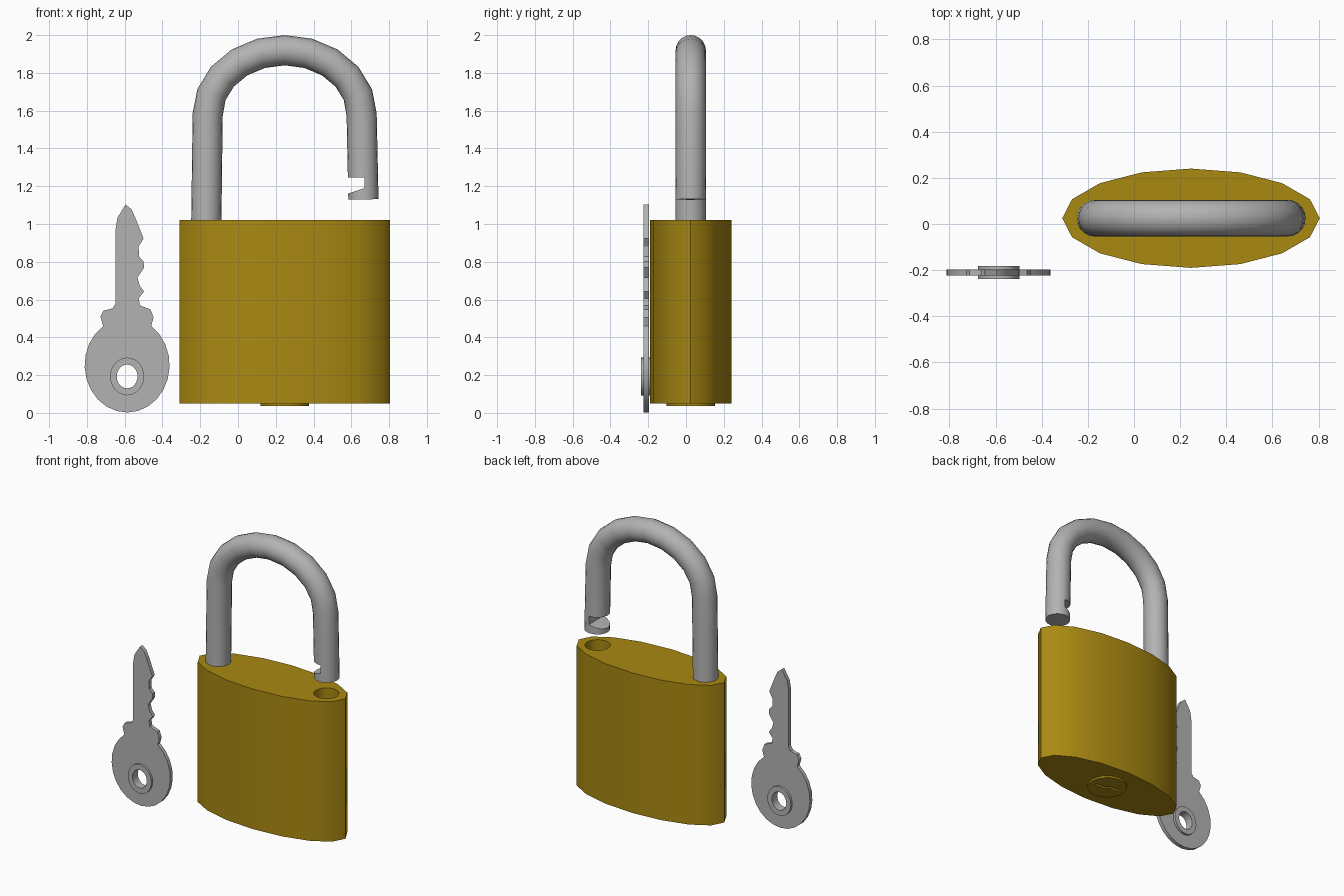
import bpy, bmesh, math
from mathutils import Vector

if "Cube" in bpy.data.objects:
    bpy.data.objects.remove(bpy.data.objects["Cube"])

CX, CY = 0.247, 0.025      # padlock axis


def material(name, rgb):
    m = bpy.data.materials.new(name)
    m.diffuse_color = (*rgb, 1)
    m.use_nodes = True
    m.node_tree.nodes["Principled BSDF"].inputs["Base Color"].default_value = m.diffuse_color
    return m


GOLD = material("brass_gold", (0.40, 0.25, 0.006))
STEEL = material("steel_grey", (0.45, 0.45, 0.45))


def finish(name, bm, mat):
    bmesh.ops.recalc_face_normals(bm, faces=bm.faces[:])
    me = bpy.data.meshes.new(name)
    bm.to_mesh(me)
    bm.free()
    me.materials.append(mat)
    ob = bpy.data.objects.new(name, me)
    bpy.context.collection.objects.link(ob)
    return ob


def prism(name, pts, lo, hi, mat, axis="z"):
    """Extrude a 2D outline: (x, y) along z, or (x, z) along y."""
    bm = bmesh.new()
    place = (lambda p, h: (p[0], p[1], h)) if axis == "z" else (lambda p, h: (p[0], h, p[1]))
    a = [bm.verts.new(place(p, lo)) for p in pts]
    b = [bm.verts.new(place(p, hi)) for p in pts]
    bm.faces.new(a)
    bm.faces.new(b)
    for i in range(len(pts)):
        j = (i + 1) % len(pts)
        bm.faces.new((a[i], a[j], b[j], b[i]))
    return finish(name, bm, mat)


def ellipse(cx, cy, a, b, n, start=0.0, sweep=360.0, closed=True):
    out = []
    for i in range(n if closed else n + 1):
        t = math.radians(start + sweep * i / n)
        out.append((cx + a * math.cos(t), cy + b * math.sin(t)))
    return out


def activate(ob):
    bpy.ops.object.select_all(action="DESELECT")
    bpy.context.view_layer.objects.active = ob
    ob.select_set(True)


def cut(ob, *cutters):
    for c in cutters:
        m = ob.modifiers.new("cut", "BOOLEAN")
        m.operation, m.solver, m.object = "DIFFERENCE", "EXACT", c
        activate(ob)
        bpy.ops.object.modifier_apply(modifier=m.name)


def smooth(ob, angle):
    activate(ob)
    bpy.ops.object.shade_smooth_by_angle(angle=math.radians(angle))


# Padlock body and the lock plug below it
body = prism("lock_body", ellipse(CX, CY, 0.558, 0.215, 16), 0.05, 1.02, GOLD)
plug = prism("lock_plug", ellipse(CX, CY, 0.128, 0.128, 24), 0.037, 0.06, GOLD)

# Shackle hole and jogged keyway
hole = prism("shackle_hole_cutter", ellipse(0.66, CY, 0.08, 0.08, 20), 0.75, 1.1, GOLD)
w = 0.009
line = [(-0.08, 0.014), (-0.015, 0.014), (0.015, -0.014), (0.08, -0.014)]
keyway = [(CX + x, CY + y + w) for x, y in line] + [(CX + x, CY + y - w) for x, y in reversed(line)]
slot = prism("keyway_cutter", keyway, 0.0, 0.35, GOLD)
cut(body, hole, slot)
cut(plug, slot)

# Shackle: round section swept along the bent path
path = [(-0.169, 0.92)] + ellipse(CX, 1.58, 0.4075, 0.34, 10, 180, -180, False) + [(0.664, 1.13)]
bm = bmesh.new()
rings, N, R = [], 20, 0.08
for i, p in enumerate(path):
    p = Vector(p)
    d = Vector((0, 0))
    if i > 0:
        d += (p - Vector(path[i - 1])).normalized()
    if i < len(path) - 1:
        d += (Vector(path[i + 1]) - p).normalized()
    d.normalize()
    ring = []
    for k in range(N):
        t = math.tau * k / N
        u = R * math.cos(t)
        ring.append(bm.verts.new((p.x - d.y * u, CY + R * math.sin(t), p.y + d.x * u)))
    rings.append(ring)
for a, b in zip(rings, rings[1:]):
    for k in range(N):
        j = (k + 1) % N
        bm.faces.new((a[k], a[j], b[j], b[k]))
bm.faces.new(rings[0])
bm.faces.new(rings[-1])
shackle = finish("shackle", bm, STEEL)

# Latch notch in the free leg
notch = prism("notch_cutter", [(0.5, 1.247), (0.67, 1.247), (0.67, 1.19), (0.5, 1.133)],
              -0.2, 0.25, STEEL, "y")
cut(shackle, notch)

# Key: toothed blade, shoulders and oval bow
KX, KZ = -0.587, 0.193
blade = [(-0.728, 0.51), (-0.712, 0.542), (-0.664, 0.553), (-0.648, 0.579),
         (-0.648, 0.971), (-0.638, 1.034), (-0.595, 1.103), (-0.563, 1.077), (-0.542, 1.029),
         (-0.50, 0.923), (-0.526, 0.881), (-0.524, 0.828), (-0.50, 0.802), (-0.497, 0.77),
         (-0.532, 0.717), (-0.521, 0.675), (-0.497, 0.643), (-0.526, 0.606), (-0.519, 0.569),
         (-0.463, 0.548), (-0.447, 0.505)]
bow = ellipse(KX, 0.253, 0.225, 0.251, 20, 55.5, -291, False)
key = prism("key_plate", blade + bow, -0.224, -0.197, STEEL, "y")
boss = prism("key_ring_boss", ellipse(KX, KZ, 0.09, 0.10, 24), -0.239, -0.181, STEEL, "y")
key_hole = prism("key_hole_cutter", ellipse(KX, KZ, 0.055, 0.063, 24), -0.3, -0.1, STEEL, "y")
cut(key, key_hole)
cut(boss, key_hole)

# Shading and cleanup of cutters
for ob, ang in ((body, 40), (plug, 30), (shackle, 40), (key, 30), (boss, 30)):
    smooth(ob, ang)
for c in (hole, slot, notch, key_hole):
    bpy.data.objects.remove(c, do_unlink=True)
